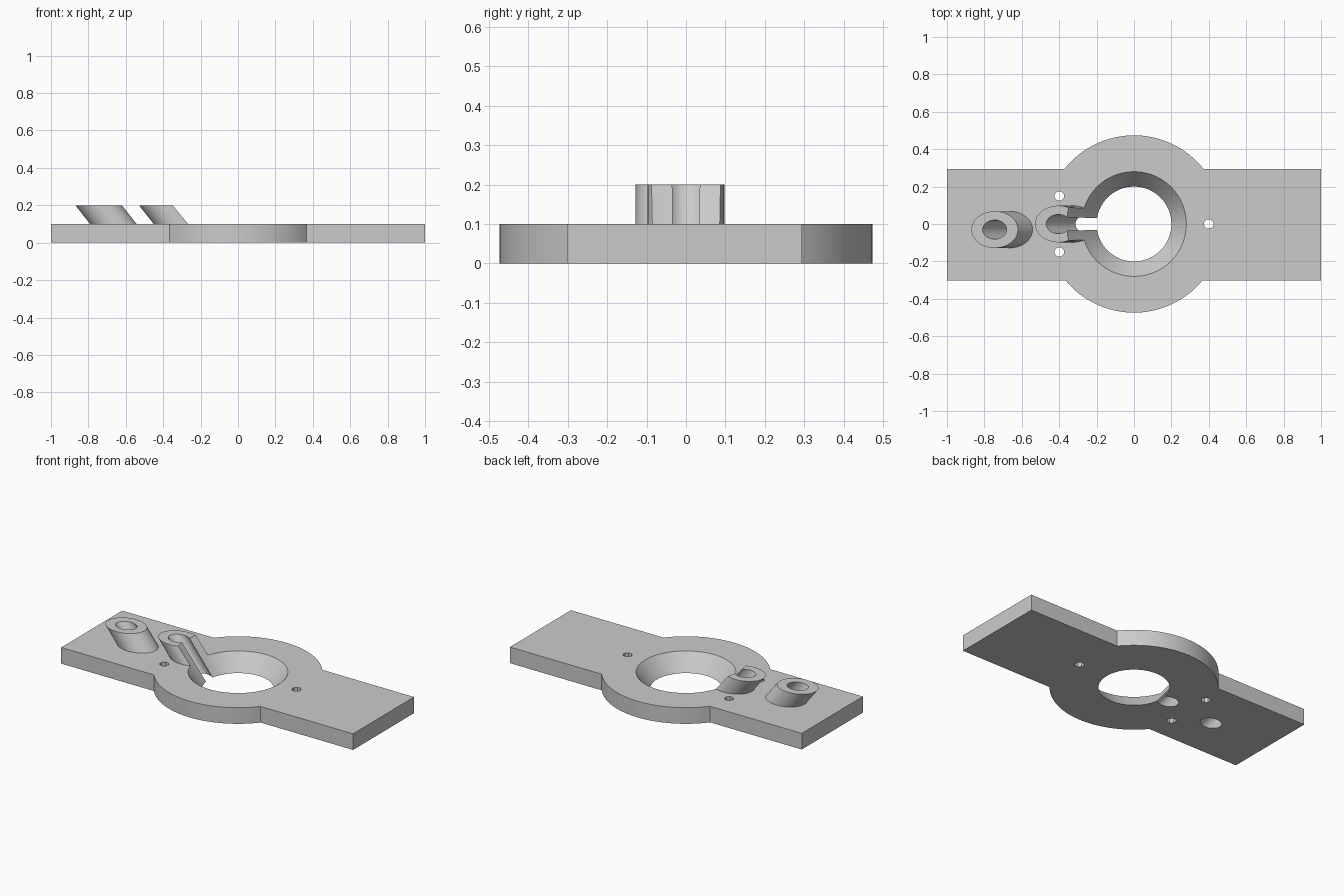
import bpy, bmesh
from math import sin, cos, asin, pi, radians

if "Cube" in bpy.data.objects:
    bpy.data.objects.remove(bpy.data.objects["Cube"], do_unlink=True)

THICK, TOP = 0.1, 0.2      # plate top and tube top heights
SHEAR = 0.785              # sideways run of the tilted tubes per unit height
STRETCH = 1.27             # ellipse ratio of a tilted round tube cut level


def loft(name, lower, upper):
    """Solid between two matching closed rings."""
    bm = bmesh.new()
    a = [bm.verts.new(p) for p in lower]
    b = [bm.verts.new(p) for p in upper]
    bm.faces.new(a[::-1])
    bm.faces.new(b)
    for i in range(len(a)):
        j = (i + 1) % len(a)
        bm.faces.new((a[i], a[j], b[j], b[i]))
    bmesh.ops.recalc_face_normals(bm, faces=bm.faces)
    mesh = bpy.data.meshes.new(name)
    bm.to_mesh(mesh)
    bm.free()
    obj = bpy.data.objects.new(name, mesh)
    bpy.context.collection.objects.link(obj)
    return obj


def ring(x, y, z, rx, ry, n):
    return [(x + rx * cos(2 * pi * (i + 0.5) / n),
             y + ry * sin(2 * pi * (i + 0.5) / n), z) for i in range(n)]


def tilted(name, x, y, r, z0, z1):
    """Tilted cylinder whose axis passes through (x, y) at tube top height."""
    rings = [ring(x + SHEAR * (TOP - z), y, z, r * STRETCH, r, 48)
             for z in (z0, z1)]
    return loft(name, *rings)


def combine(target, tool, operation):
    mod = target.modifiers.new(operation.title(), 'BOOLEAN')
    mod.operation, mod.object, mod.solver = operation, tool, 'EXACT'
    bpy.ops.object.select_all(action='DESELECT')
    bpy.context.view_layer.objects.active = target
    target.select_set(True)
    bpy.ops.object.modifier_apply(modifier=mod.name)
    bpy.data.objects.remove(tool, do_unlink=True)


# Plate outline: rectangular bar with a round bulge on both long sides
R, BACK, FRONT, SEG = 0.474, 0.295, 0.302, 40


def bulge(half, side):
    a = asin(half / R)
    start = a if side > 0 else pi + a
    return [(R * cos(start + (pi - 2 * a) * i / SEG),
             R * sin(start + (pi - 2 * a) * i / SEG)) for i in range(SEG + 1)]


outline = ([(1, BACK)] + bulge(BACK, 1) + [(-1, BACK), (-1, -FRONT)]
           + bulge(FRONT, -1) + [(1, -FRONT)])
plate = loft("bracket_plate", [(x, y, 0) for x, y in outline],
             [(x, y, THICK) for x, y in outline])

# Tilted tubes standing on the plate
tubes = [(-0.745, -0.03), (-0.405, 0)]
for x, y in tubes:
    combine(plate, tilted("tube", x, y, 0.098, 0.04, TOP), 'UNION')

# Conical centre opening, which also trims the inner tube
cone = loft("cone_cutter", ring(0, 0, -0.05, 0.16, 0.16, 80),
            ring(0, 0, 0.25, 0.4, 0.4, 80))
combine(plate, cone, 'DIFFERENCE')

# Tube bores running right through the plate
for x, y in tubes:
    combine(plate, tilted("bore_cutter", x, y, 0.051, -0.05, 0.25), 'DIFFERENCE')

# Small upright screw holes
for x, y in [(0.4, 0), (-0.4, 0.15), (-0.4, -0.15)]:
    hole = loft("hole_cutter", ring(x, y, -0.05, 0.027, 0.027, 8),
                ring(x, y, 0.25, 0.027, 0.027, 8))
    combine(plate, hole, 'DIFFERENCE')

# Finish
grey = bpy.data.materials.new("plain grey")
grey.use_nodes = True
colour = (0.6, 0.6, 0.6, 1)
grey.diffuse_color = colour
grey.node_tree.nodes["Principled BSDF"].inputs["Base Color"].default_value = colour
plate.data.materials.clear()
plate.data.materials.append(grey)
for face in plate.data.polygons:
    face.material_index = 0
bpy.context.view_layer.objects.active = plate
plate.select_set(True)
bpy.ops.object.shade_smooth_by_angle(angle=radians(30))
